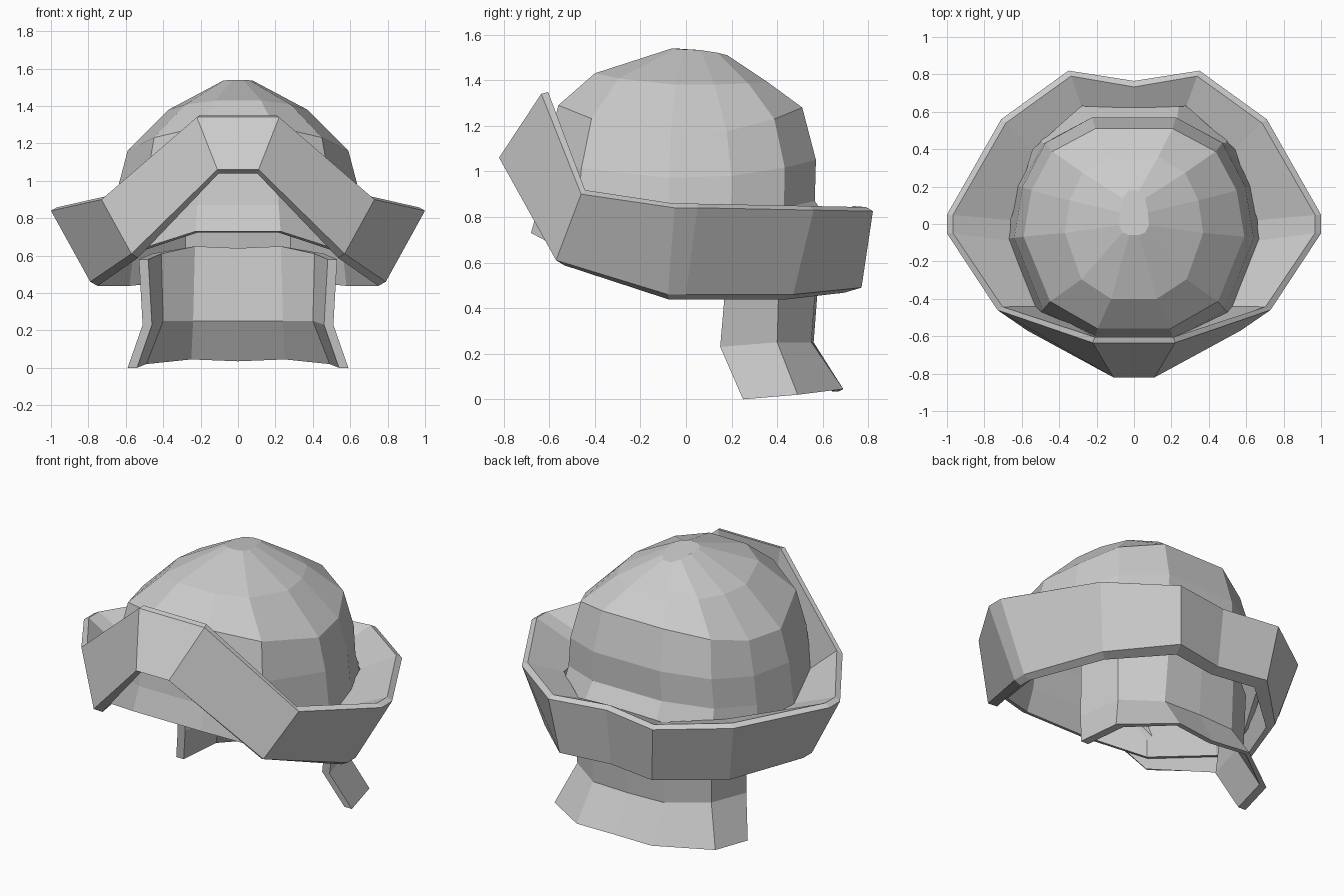
import bpy, bmesh
from mathutils import Vector

if "Cube" in bpy.data.objects:
    bpy.data.objects.remove(bpy.data.objects["Cube"])


def make_object(name, rings, close_u, cap_first=False):
    """Skin a list of equal-length closed rings with flat faces."""
    bm = bmesh.new()
    grid = [[bm.verts.new(p) for p in ring] for ring in rings]
    n, m = len(grid), len(grid[0])
    for i in range(n if close_u else n - 1):
        a, b = grid[i], grid[(i + 1) % n]
        for j in range(m):
            k = (j + 1) % m
            bm.faces.new((a[j], a[k], b[k], b[j]))
    if not close_u:
        bm.faces.new(grid[0])
        if not cap_first:
            bm.faces.new(grid[-1])
    bmesh.ops.recalc_face_normals(bm, faces=bm.faces)
    mesh = bpy.data.meshes.new(name)
    bm.to_mesh(mesh)
    bm.free()
    ob = bpy.data.objects.new(name, mesh)
    bpy.context.collection.objects.link(ob)
    return ob


def flip(section):
    return [(-x, y, z) for x, y, z in section]


# Dome: twelve-sided rings, half plan from front to back
plan = [(.33, -1), (.76, -.74), (1, -.12), (.93, .35), (.74, .76), (.35, 1)]
plan += [(-u, v) for u, v in reversed(plan)]
# half width, front y, back y, then z at front, side and back
levels = [
    (.08, .06, .18, 1.54, 1.535, 1.51),
    (.37, .40, .36, 1.43, 1.38, 1.39),
    (.59, .56, .51, 1.29, 1.16, 1.28),
    (.64, .62, .57, 1.05, .97, 1.05),
    (.66, .64, .565, .87, .80, .87),
    (.69, .68, .65, .73, .52, .74),
]
rings = []
for w, yf, yb, zf, zs, zb in levels:
    rings.append([(u * w, v * (yf if v < 0 else yb),
                   zs + ((zf if v < 0 else zb) - zs) * v * v) for u, v in plan])
dome = make_object("dome", rings, False, cap_first=True)
shell = dome.modifiers.new("thickness", 'SOLIDIFY')
shell.thickness = .03
shell.offset = -1

# Brim: top edge, bottom edge, bottom thickness and join with the dome
stations = [
    ((.22, -.635, 1.34), (.11, -.82, 1.06), .04, (.17, -.62, 1.12)),
    ((.73, -.46, .90), (.57, -.57, .61), .05, (.50, -.44, .74)),
    ((1.0, -.05, .84), (.79, -.08, .46), .04, (.66, -.09, .72)),
    ((1.0, .05, .84), (.79, 0, .46), .04, (.66, .02, .72)),
    ((.71, .56, .83), (.62, .47, .46), .05, (.54, .40, .78)),
    ((.35, .82, .825), (.31, .77, .49), .08, (.28, .63, .78)),
]


def brim_section(top, bottom, thick, join):
    t, b = Vector(top), Vector(bottom)
    ti = t - Vector((t.x, t.y, 0)).normalized() * .032
    bi = b - Vector((b.x, b.y, 0)).normalized() * thick
    ti.z += .018 if t.z < 1 else .008
    bi.z -= .022
    return [tuple(p) for p in (t, b, bi, join, ti)]


right = [brim_section(*s) for s in stations]
back = brim_section((0, .765, .83), (0, .72, .485), .06, (0, .62, .78))
left = [flip(s) for s in reversed(right)]
make_object("brim", right + [back] + left, True)

# Neck guard: outer points from top to bottom for each half station
guard = [
    [(.53, .18, .58), (.51, .15, .23), (.59, .25, 0)],
    [(.46, .41, .61), (.45, .40, .25), (.54, .49, .02)],
    [(.23, .58, .65), (.24, .55, .25), (.25, .69, .045)],
]


def guard_section(outer):
    inner = [(x - .05 * (x > .3), y - .03 * (y > .5), z)
             for x, y, z in reversed(outer)]
    return outer + inner


half = [guard_section(s) for s in guard]
centre = guard_section([(0, .59, .64), (0, .56, .25), (0, .67, .035)])
make_object("neck_guard", half + [centre] + [flip(s) for s in reversed(half)],
            False)
